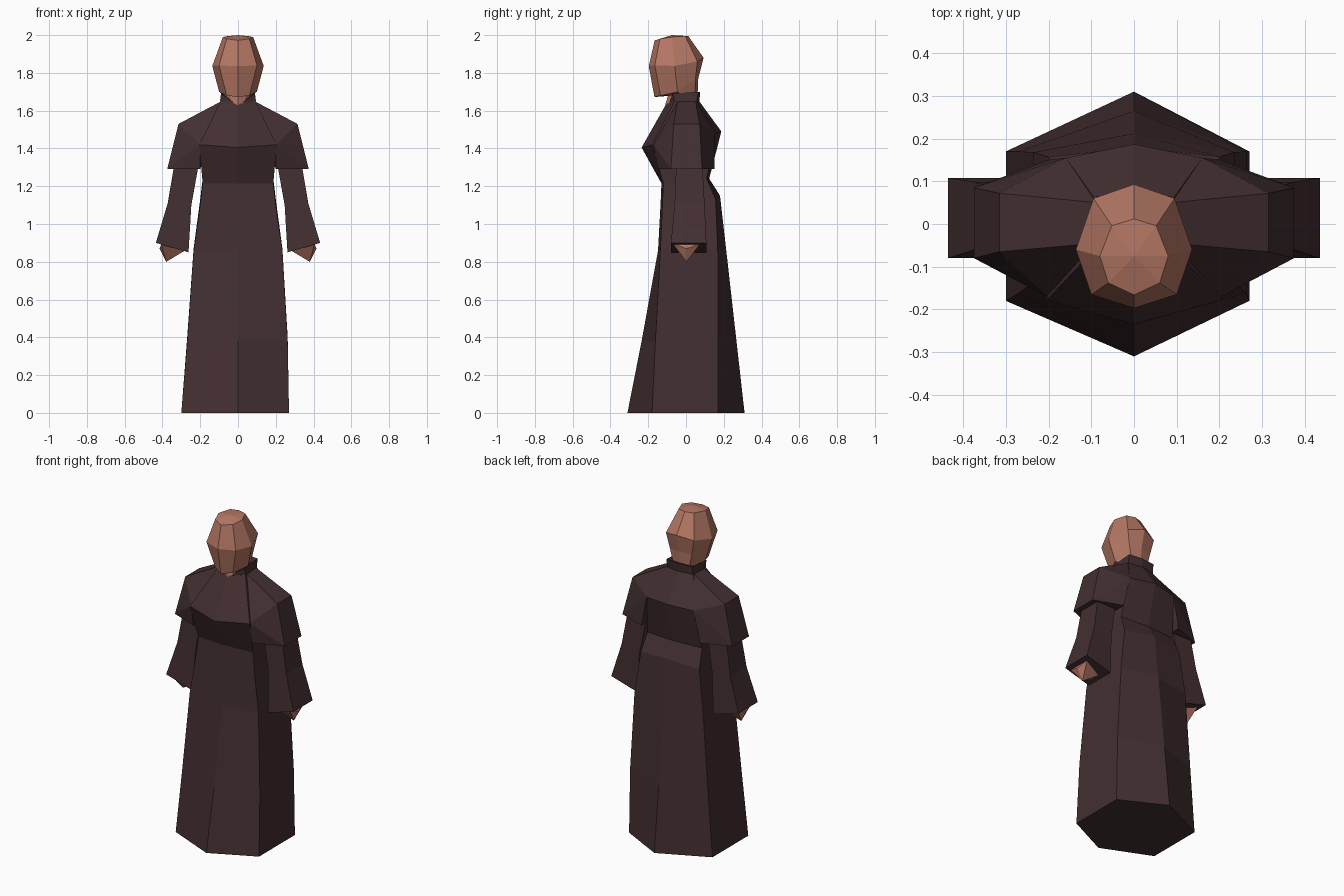
import bpy, bmesh

if "Cube" in bpy.data.objects:
    bpy.data.objects.remove(bpy.data.objects["Cube"])


def material(name, rgb):
    m = bpy.data.materials.new(name)
    m.diffuse_color = (*rgb, 1)
    m.use_nodes = True
    m.node_tree.nodes["Principled BSDF"].inputs["Base Color"].default_value = m.diffuse_color
    return m


ROBE = material("dark brown cloth", (0.056, 0.028, 0.030))
SKIN = material("skin", (0.46, 0.185, 0.128))


def finish(name, bm, mat):
    bmesh.ops.recalc_face_normals(bm, faces=bm.faces[:])
    me = bpy.data.meshes.new(name)
    bm.to_mesh(me)
    bm.free()
    me.materials.append(mat)
    ob = bpy.data.objects.new(name, me)
    bpy.context.collection.objects.link(ob)
    return ob


def loft(name, rings, mat):
    """Skin a list of equal-length rings and cap both ends."""
    bm = bmesh.new()
    vs = [[bm.verts.new(p) for p in r] for r in rings]
    n = len(vs[0])
    for a, b in zip(vs, vs[1:]):
        for i in range(n):
            j = (i + 1) % n
            bm.faces.new((a[i], a[j], b[j], b[i]))
    bm.faces.new(vs[0])
    bm.faces.new(vs[-1])
    return finish(name, bm, mat)


def hull(name, points, mat):
    bm = bmesh.new()
    for p in points:
        bm.verts.new(p)
    res = bmesh.ops.convex_hull(bm, input=bm.verts[:])
    junk = {e for e in res["geom_interior"] + res["geom_unused"]
            if isinstance(e, bmesh.types.BMVert)}
    if junk:
        bmesh.ops.delete(bm, geom=list(junk), context='VERTS')
    return finish(name, bm, mat)


def mirrored(half, extra=0.0):
    """Half ring from back centre to front centre -> full ring."""
    left = [(-x - extra, y, z) for x, y, z in half[-2:0:-1]]
    return half + left


# Robe: hexagonal rings as (back, back corner, front corner, front)
robe_rows = [
    ([(0, .31, 0), (.27, .17, 0), (.27, -.18, 0), (0, -.31, 0)], .03),
    ([(0, .265, .4), (.263, .17, .4), (.263, -.162, .38), (0, -.235, .38)], .006),
    ([(0, .212, .87), (.235, .168, .87), (.235, -.136, .86), (0, -.148, .86)], 0),
    ([(0, .18, 1.15), (.2, .157, 1.13), (.2, -.125, 1.1), (0, -.135, 1.1)], 0),
    ([(0, .123, 1.24), (.187, .11, 1.24), (.187, -.12, 1.215), (0, -.13, 1.215)], 0),
    ([(0, .187, 1.49), (.16, .155, 1.48), (.205, -.178, 1.42), (0, -.235, 1.405)], 0),
    ([(0, .07, 1.65), (.088, .055, 1.65), (.092, -.06, 1.65), (0, -.105, 1.635)], 0),
]
loft("robe", [mirrored(h, e) for h, e in robe_rows], ROBE)

# Collar, open and dipping at the front
collar_rows = [
    [(0, .07, 1.64), (.09, .055, 1.64), (.095, -.06, 1.65), (0, -.1, 1.62)],
    [(0, .075, 1.70), (.088, .065, 1.70), (.09, -.07, 1.69), (0, -.095, 1.63)],
]
loft("collar", [mirrored(r) for r in collar_rows], ROBE)

# Head and neck: eight-sided rings
head_rows = [
    [(0, .06, 1.62), (.055, .045, 1.62), (.07, -.02, 1.62), (.035, -.085, 1.625), (0, -.11, 1.63)],
    [(0, .062, 1.70), (.06, .048, 1.70), (.078, -.02, 1.685), (.04, -.075, 1.68), (0, -.095, 1.68)],
    [(0, .065, 1.77), (.075, .05, 1.765), (.1, -.045, 1.70), (.06, -.135, 1.68), (0, -.167, 1.672)],
    [(0, .093, 1.88), (.095, .06, 1.86), (.136, -.06, 1.837), (.1, -.165, 1.84), (0, -.197, 1.835)],
    [(0, .012, 1.995), (.052, -.004, 1.995), (.08, -.075, 1.99), (.06, -.138, 1.98), (0, -.166, 1.972)],
]
ob = loft("head", [mirrored(r) for r in head_rows], SKIN)
# slightly raised crown
bm = bmesh.new()
bm.from_mesh(ob.data)
top = max(bm.faces, key=lambda f: f.calc_center_median().z)
bmesh.ops.poke(bm, faces=[top])["verts"][0].co = (0, -.075, 2.0)
bm.to_mesh(ob.data)
bm.free()

for side, s in (("right", 1), ("left", -1)):
    def m(pts):
        return [(x * s, y, z) for x, y, z in pts]

    # Short shoulder cape
    hull(side + "_shoulder_cape", m([
        (.088, -.045, 1.65), (.088, .05, 1.65),
        (.315, -.065, 1.53), (.315, .072, 1.53),
        (.375, -.08, 1.29), (.375, .085, 1.29),
        (.2, -.15, 1.29), (.2, .15, 1.29),
        (.2, -.172, 1.42), (.16, .155, 1.48)]), ROBE)

    # Flared lower sleeve: inner/outer x and z, front/back y
    rows = [(.2, 1.36, .33, 1.36, -.05, .085),
            (.247, 1.10, .372, 1.11, -.06, .098),
            (.262, .85, .435, .90, -.08, .108)]
    loft(side + "_sleeve", [m([(xi, y0, zi), (xo, y0, zo), (xo, y1, zo), (xi, y1, zi)])
                            for xi, zi, xo, zo, y0, y1 in rows], ROBE)

    # Hand: small wedge below the cuff
    hull(side + "_hand", m([
        (.405, -.07, .895), (.405, .075, .895), (.415, .003, .87),
        (.28, -.03, .86), (.28, .035, .86), (.38, .003, .80)]), SKIN)
